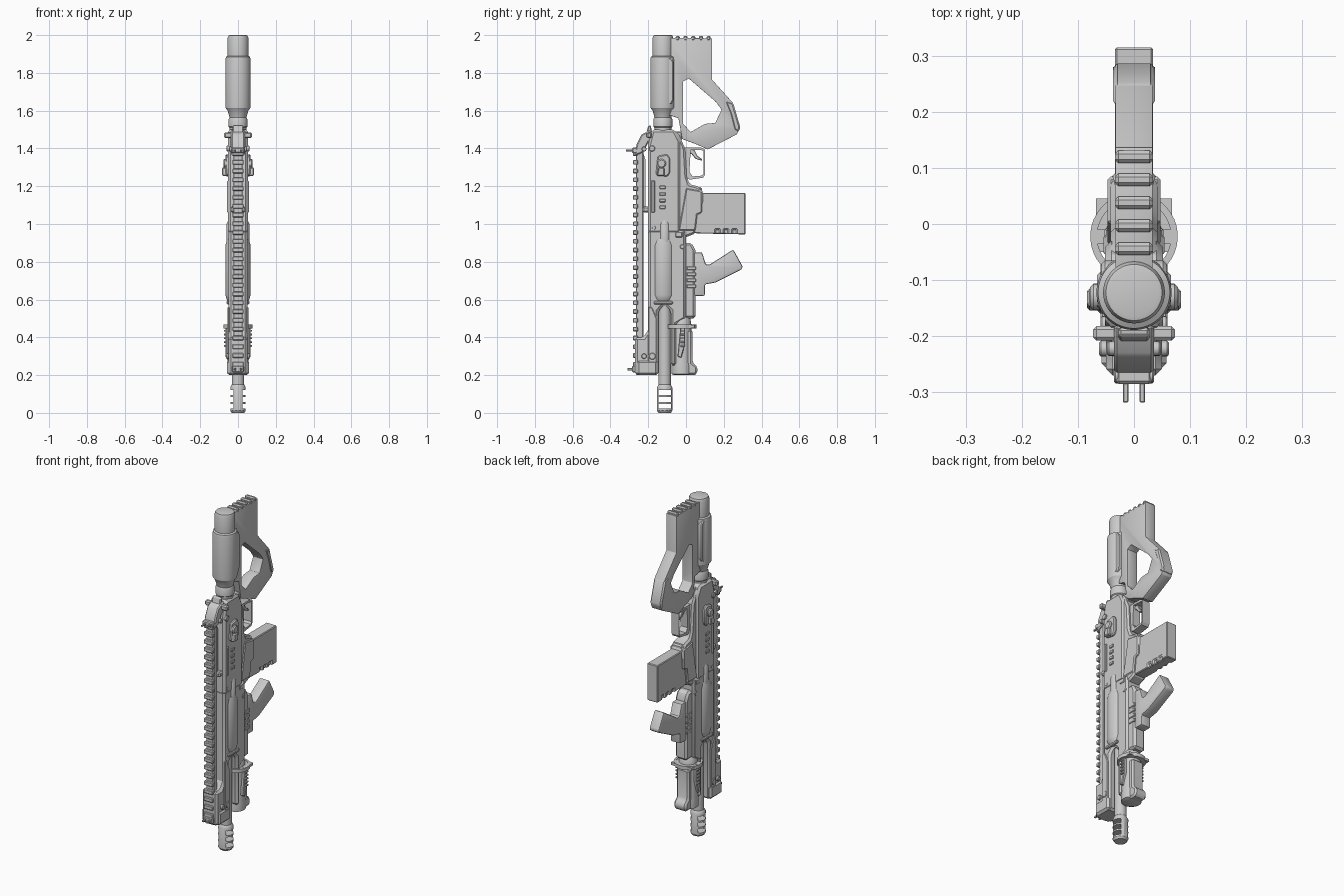
import bpy, bmesh
from math import sin, cos, pi


def finish(name, bm, bevel=0, seg=1):
    bmesh.ops.recalc_face_normals(bm, faces=bm.faces)
    me = bpy.data.meshes.new(name)
    bm.to_mesh(me)
    bm.free()
    ob = bpy.data.objects.new(name, me)
    bpy.context.collection.objects.link(ob)
    if bevel:
        m = ob.modifiers.new("bevel", 'BEVEL')
        m.width, m.segments, m.limit_method, m.angle_limit = bevel, seg, 'ANGLE', 0.6
    return ob


def add_prism(bm, pts, x0, x1):
    a = [bm.verts.new((x0, y, z)) for y, z in pts]
    b = [bm.verts.new((x1, y, z)) for y, z in pts]
    bm.faces.new(a)
    bm.faces.new(b[::-1])
    for i in range(len(pts)):
        j = (i + 1) % len(pts)
        bm.faces.new((a[i], a[j], b[j], b[i]))


def prism(name, pts, w, bevel=0, seg=1, x0=None):
    """Side profile extruded to +-w, or a mirrored pair from x0 to w."""
    bm = bmesh.new()
    if x0 is None:
        add_prism(bm, pts, -w, w)
    else:
        add_prism(bm, pts, x0, w)
        add_prism(bm, pts, -w, -x0)
    return finish(name, bm, bevel, seg)


def rect(y0, y1, z0, z1):
    return [(y0, z0), (y1, z0), (y1, z1), (y0, z1)]


def boxes(name, rects, w, bevel=0, x0=None):
    bm = bmesh.new()
    for r in rects:
        for a, b in ([(-w, w)] if x0 is None else [(x0, w), (-w, -x0)]):
            add_prism(bm, rect(*r), a, b)
    return finish(name, bm, bevel)


def disc(y, z, r, n=16):
    return [(y + r * cos(2 * pi * i / n), z + r * sin(2 * pi * i / n)) for i in range(n)]


def lathe(name, y, prof, n=40, xs=(0,), closed=False):
    """(radius, z) profile turned about a vertical axis."""
    bm = bmesh.new()
    for x in xs:
        rings = [[bm.verts.new((x + r * cos(2 * pi * (i + .5) / n), y + r * sin(2 * pi * (i + .5) / n), z))
                  for i in range(n)] for r, z in prof]
        pairs = list(zip(rings, rings[1:]))
        if closed:
            pairs.append((rings[-1], rings[0]))
        else:
            bm.faces.new(rings[0])
            bm.faces.new(rings[-1])
        for p, q in pairs:
            for i in range(n):
                j = (i + 1) % n
                bm.faces.new((p[i], p[j], q[j], q[i]))
    return finish(name, bm)


def cut(ob, cutter):
    m = ob.modifiers.new("cut", 'BOOLEAN')
    m.operation, m.object, m.solver = 'DIFFERENCE', cutter, 'EXACT'
    bpy.context.view_layer.objects.active = ob
    bpy.ops.object.modifier_move_to_index(modifier="cut", index=0)
    bpy.ops.object.modifier_apply(modifier="cut")
    bpy.data.objects.remove(cutter)


BY = -0.113  # bore axis

# barrel and muzzle brake
lathe("barrel", BY, [(.033, .15), (.033, .7)])
brake = lathe("muzzle_brake", BY, [(.034, 0), (.042, .012), (.042, .135), (.034, .15), (.028, .155), (.028, .19)], 12)
cut(brake, boxes("brake_cutter", [(BY - .033, BY + .033, z, z + .026) for z in (.022, .058, .094)], .1))

# handguard with barrel slot
prism("handguard", [(-.27, .2), (-.146, .2), (-.146, .54), (-.113, .575), (-.08, .54), (-.08, .25),
                    (-.05, .25), (-.05, .47), (0, .5), (0, .97), (-.2, .97), (-.2, .44), (-.225, .4), (-.27, .4)],
      .05, .012)
prism("handguard_side_panel", [(-.2, .25), (-.155, .25), (-.155, .5), (-.18, .56), (-.2, .56)], .056, .004, x0=.045)
prism("handguard_nose", rect(-.26, -.15, .2, .28), .058, .012)
prism("handguard_lower", [(-.02, .5), (.05, .5), (.05, .86), (.03, .9), (-.02, .9)], .038, .012)
boxes("lower_grip_ribs", [(.004, .052, z, z + .02) for z in (.66, .692, .724, .756)], .042, .003)

# canister wrapped round the barrel and its side necks
lathe("canister", -.12, [(.045, .575), (.052, .59), (.06, .6), (.067, .625), (.067, .885), (.058, .92), (.04, .925)], 48)
lathe("canister_neck", -.113, [(.03, .9), (.03, 1.0), (.018, 1.025)], 24, (-.031, .031))
boxes("canister_strap", [(-.17, -.07, .575, .592)], .06, .004)

# top rail, teeth and bridges
prism("top_rail", [(-.265, .2), (-.225, .2), (-.225, 1.4), (-.265, 1.4)], .024, .004)
boxes("rail_teeth", [(-.281, -.255, .245 + i * .0465, .27 + i * .0465) for i in range(25)], .03, .004)
prism("rail_rear_bracket", [(-.272, 1.36), (-.262, 1.42), (-.235, 1.475), (-.18, 1.5), (-.17, 1.41), (-.2, 1.43),
                            (-.226, 1.38)], .036, .006)
prism("rail_inner_strip", [(-.228, 1.05), (-.214, 1.09), (-.214, 1.34), (-.228, 1.38)], .018)
boxes("rail_bridge", [(-.23, -.18, 1.062, 1.092)], .04, .008)

# folded sights, pins and rear handle
boxes("sight_prongs", [(-.318, -.26, 1.384, 1.394), (-.31, -.26, .225, .237)], .02, .002, .01)
prism("rear_sight_block", [(-.215, 1.46), (-.2, 1.52), (-.185, 1.522), (-.18, 1.46)], .028, .005)
boxes("sight_bases", [(-.285, -.24, 1.375, 1.405), (-.285, -.24, .215, .25)], .032, .005)
for i, (y, z, r, w) in enumerate([(-.27, 1.39, .014, .036), (-.222, 1.397, .013, .048), (-.18, 1.4, .016, .06),
                                  (-.222, .3, .014, .062), (-.178, .3, .018, .06), (-.17, .98, .012, .053),
                                  (-.02, .88, .012, .053)]):
    prism(f"cross_pin_{i}", disc(y, z, r), w, .003)
boxes("charging_handle", [(-.208, -.182, 1.455, 1.485)], .073, .006)

# receiver
prism("upper_receiver", [(-.2, .95), (-.03, .95), (-.03, 1.44), (-.06, 1.5), (-.18, 1.5), (-.2, 1.42)], .052, .012)
prism("lower_receiver", [(-.09, .95), (.0, .93), (.05, .95), (.055, 1.05), (.075, 1.07), (.092, 1.12), (.092, 1.17),
                         (.06, 1.2), (.02, 1.21), (.004, 1.25), (-.005, 1.4), (-.04, 1.48), (-.09, 1.5)], .042, .01)
prism("magazine_well", [(-.04, .965), (.05, .965), (.06, 1.05), (.085, 1.06), (.085, 1.175), (.0, 1.19)], .047, .006)
boxes("receiver_side_ribs", [(-.14, -.108, z, z + .018) for z in (1.08, 1.115, 1.15, 1.185)], .058, .003)
prism("ejection_cover", rect(-.185, -.165, 1.06, 1.23), .057, .004)
boxes("release_block", [(-.06, -.015, .925, .962)], .054, .008)
prism("magazine_catch", rect(.04, .085, 1.165, 1.195), .036, .008)

# fire selector on both sides
prism("selector_plate", [(-.16, 1.26), (-.1, 1.25), (-.085, 1.27), (-.085, 1.35), (-.1, 1.37), (-.15, 1.36)], .066, .006)
prism("selector_knob", disc(-.13, 1.32, .024, 20), .078, .006)
prism("selector_lever", [(-.155, 1.255), (-.115, 1.255), (-.115, 1.3), (-.145, 1.3)], .084, .005, x0=.05)

# trigger and guard
guard = prism("trigger_guard", [(-.02, 1.25), (.02, 1.235), (.09, 1.245), (.1, 1.26), (.1, 1.395), (.08, 1.405),
                                (-.02, 1.405)], .024)
cut(guard, prism("guard_cutter", [(.018, 1.275), (.035, 1.252), (.084, 1.256), (.093, 1.268), (.093, 1.39),
                                  (.025, 1.393)], .1))
prism("trigger", [(0, 1.38), (.03, 1.37), (.05, 1.345), (.085, 1.335), (.085, 1.343), (.06, 1.362), (.045, 1.392),
                  (0, 1.4)], .012, .003)

# magazine
mag = prism("magazine", [(.0, .965), (.06, .95), (.315, .945), (.315, 1.165), (.0, 1.165)], .034, .007)
cut(mag, boxes("mag_cutter", [(y, y + .024, .93, .972) for y in (.155, .2, .245)], .06, 0, .026))

# angled foregrip
prism("foregrip", [(.04, .85), (.085, .85), (.105, .785), (.125, .785), (.25, .865), (.3, .775), (.295, .76),
                   (.155, .69), (.1, .68), (.1, .62), (.04, .62)], .032, .012, 2)

# under-barrel light, clamp ring and side levers
lathe("light_body", -.022, [(.04, .2), (.055, .206), (.055, .25), (.052, .27), (.052, .46), (.045, .5), (.03, .52)], 24)
prism("light_base", [(-.05, .2), (.045, .2), (.06, .21), (.06, .245), (.035, .265), (.035, .44), (-.05, .44)], .04, .01)
lathe("light_clamp_ring", -.022, [(.078, .447), (.078, .468), (.066, .468), (.066, .447)], 40, closed=True)
boxes("light_clamp_bridge", [(-.035, -.01, .447, .468), (-.05, .045, .45, .465)], .068)
prism("light_side_lever", [(-.045, .3), (-.025, .29), (-.005, .36), (-.005, .45), (-.03, .45)], .066, .004, x0=.045)
boxes("side_lever_ribs", [(-.03, -.006, .35 + i * .02, .36 + i * .02) for i in range(5)], .074, .002, .06)

# buffer tube
lathe("stock_tube", -.122, [(.045, 1.45), (.045, 1.51), (.05, 1.515), (.05, 1.555), (.045, 1.565), (.055, 1.6),
                            (.066, 1.615), (.067, 1.63), (.067, 1.87), (.064, 1.885), (.055, 1.89), (.055, 1.985),
                            (.05, 1.998), (.043, 2.0)], 48)
prism("tube_side_panel", [(-.11, 1.635), (-.075, 1.635), (-.065, 1.66), (-.065, 1.86), (-.08, 1.88), (-.11, 1.88)],
      .058, .006)

# skeleton stock with thumbhole grip
stock = prism("stock", [(-.1, 1.985), (.137, 1.983), (.137, 1.765), (.245, 1.645), (.285, 1.51), (.27, 1.475),
                        (.115, 1.395), (.06, 1.42), (-.02, 1.45), (-.04, 1.56), (-.1, 1.58)], .033, .012, 2)
cut(stock, prism("stock_cutter", [(-.015, 1.755), (.015, 1.77), (.16, 1.645), (.188, 1.605), (.155, 1.535),
                                  (.1, 1.53), (.025, 1.487), (-.015, 1.53)], .1))
prism("grip_backstrap", [(.205, 1.655), (.25, 1.64), (.288, 1.51), (.276, 1.485), (.255, 1.5), (.235, 1.58)], .037, .008)
boxes("buttpad_ridges", [(y, y + .022, 1.97, 1.996) for y in (-.055, -.014, .027, .068, .109)], .034, .006)
boxes("stock_neck", [(-.06, -.02, 1.44, 1.49)], .03, .006)

# bake modifiers and smooth rounded surfaces
bpy.ops.object.select_all(action='SELECT')
bpy.context.view_layer.objects.active = bpy.context.selected_objects[0]
bpy.ops.object.convert(target='MESH')
bpy.ops.object.shade_smooth_by_angle(angle=0.5)
